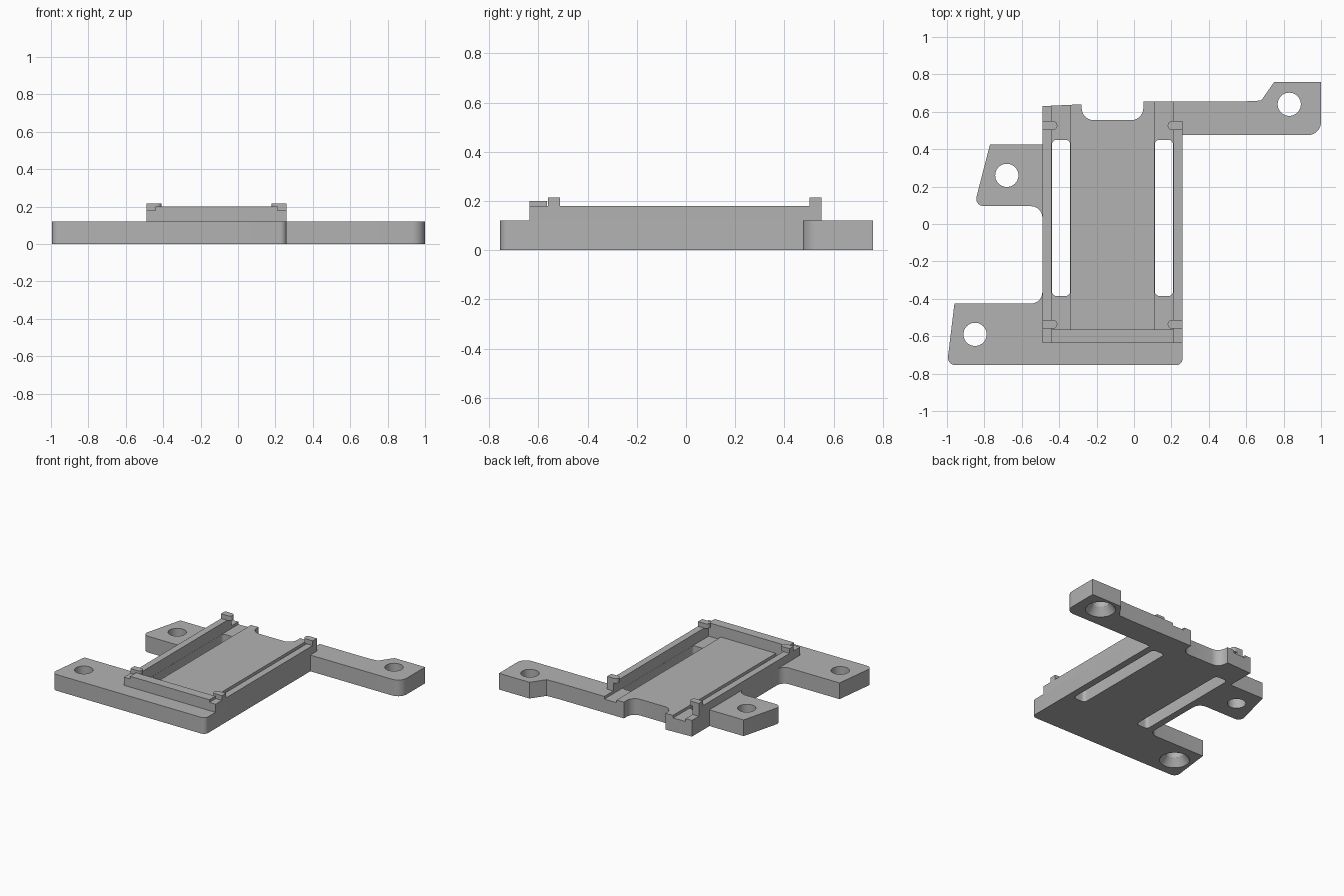
import bpy, bmesh
from math import radians, tan
from mathutils import Vector

if "Cube" in bpy.data.objects:
    bpy.data.objects.remove(bpy.data.objects["Cube"])

grey = bpy.data.materials.new("plain_grey")
grey.use_nodes = True
colour = (0.45, 0.45, 0.45, 1)
grey.diffuse_color = colour
grey.node_tree.nodes["Principled BSDF"].inputs["Base Color"].default_value = colour


def rounded(corners, steps=7):
    """Turn (x, y, radius) corners into an outline with round corners."""
    out = []
    for i, (x, y, r) in enumerate(corners):
        p = Vector((x, y))
        if r == 0:
            out.append(p)
            continue
        a = (Vector(corners[i - 1][:2]) - p).normalized()
        b = (Vector(corners[(i + 1) % len(corners)][:2]) - p).normalized()
        half = a.angle(b) / 2
        reach = r / tan(half)
        start, end = p + a * reach, p + b * reach
        centre = p + (a + b).normalized() * (Vector((r, reach)).length)
        for k in range(steps + 1):
            d = (start - centre).slerp(end - centre, k / steps)
            out.append(centre + d.normalized() * r)
    return out


def finish(name, bm):
    bmesh.ops.recalc_face_normals(bm, faces=bm.faces)
    mesh = bpy.data.meshes.new(name)
    bm.to_mesh(mesh)
    bm.free()
    mesh.materials.append(grey)
    obj = bpy.data.objects.new(name, mesh)
    bpy.context.collection.objects.link(obj)
    return obj


def prism(name, corners, z0, z1):
    bm = bmesh.new()
    face = bm.faces.new([bm.verts.new((p.x, p.y, z0)) for p in rounded(corners)])
    up = bmesh.ops.extrude_face_region(bm, geom=[face])["geom"]
    for v in up:
        if isinstance(v, bmesh.types.BMVert):
            v.co.z = z1
    return finish(name, bm)


def block(name, x0, x1, y0, y1, z0, z1, r=0):
    return prism(name, [(x0, y0, r), (x1, y0, r), (x1, y1, r), (x0, y1, r)], z0, z1)


def cone(name, x, y, z0, z1, r0, r1):
    bm = bmesh.new()
    bmesh.ops.create_cone(bm, cap_ends=True, segments=40, radius1=r0, radius2=r1, depth=z1 - z0)
    bmesh.ops.translate(bm, verts=bm.verts, vec=(x, y, (z0 + z1) / 2))
    return finish(name, bm)


def activate(obj):
    bpy.ops.object.select_all(action="DESELECT")
    obj.select_set(True)
    bpy.context.view_layer.objects.active = obj


def cut(target, cutter):
    cutter.hide_render = True
    mod = target.modifiers.new("cut", "BOOLEAN")
    mod.operation, mod.solver, mod.object = "DIFFERENCE", "EXACT", cutter
    activate(target)
    bpy.ops.object.modifier_apply(modifier=mod.name)
    bpy.data.objects.remove(cutter)


def smooth(obj):
    activate(obj)
    bpy.ops.object.shade_smooth_by_angle(angle=radians(30))


TOP, CHANNEL = 0.12, 0.10

# Base plate with its three mounting arms and the notch at the back
plate = prism("base_plate", [
    (-0.96, -0.425, 0), (-1.0, -0.755, 0.04), (0.26, -0.755, 0.035), (0.26, 0.475, 0),
    (1.0, 0.475, 0.07), (1.0, 0.76, 0), (0.75, 0.76, 0), (0.68, 0.66, 0),
    (0.58, 0.655, 0), (0.05, 0.655, 0), (0.05, 0.555, 0.065), (-0.28, 0.555, 0.065),
    (-0.28, 0.64, 0), (-0.49, 0.63, 0), (-0.49, 0.425, 0), (-0.77, 0.425, 0),
    (-0.855, 0.095, 0.04), (-0.49, 0.095, 0.06), (-0.49, -0.425, 0.06)], 0, TOP)

# Side channels and the long slots through them
for x0 in (-0.44, 0.11):
    cut(plate, block("channel_cutter", x0, x0 + 0.1, -0.565, 0.8, CHANNEL, 0.3))
    cut(plate, block("slot_cutter", x0 + 0.001, x0 + 0.099, -0.385, 0.45, -0.1, 0.3, 0.025))

# Screw holes, two of them countersunk from below
for x, y, sunk in ((0.83, 0.64, True), (-0.85, -0.59, True), (-0.68, 0.26, False)):
    cut(plate, cone("hole_cutter", x, y, -0.1, 0.3, 0.062, 0.062))
    if sunk:
        cut(plate, cone("countersink_cutter", x, y, -0.02, 0.06, 0.115, 0.06))
smooth(plate)

# Side rails and front wall
block("right_rail", -0.49, -0.44, -0.635, 0.55, TOP, 0.18)
block("left_rail", 0.21, 0.26, -0.635, 0.55, TOP, 0.18)
block("front_wall", -0.44, 0.21, -0.635, -0.565, TOP, 0.20)

# Retaining clips with round inner ends
for side, outer, s in (("right", -0.49, 1), ("left", 0.26, -1)):
    for place, y in (("front", -0.56), ("back", 0.502)):
        inner = outer + s * 0.08
        smooth(prism(side + "_" + place + "_clip", [
            (outer, y, 0), (inner, y, 0.0235), (inner, y + 0.048, 0.0235),
            (outer, y + 0.048, 0)], 0.18, 0.215))
